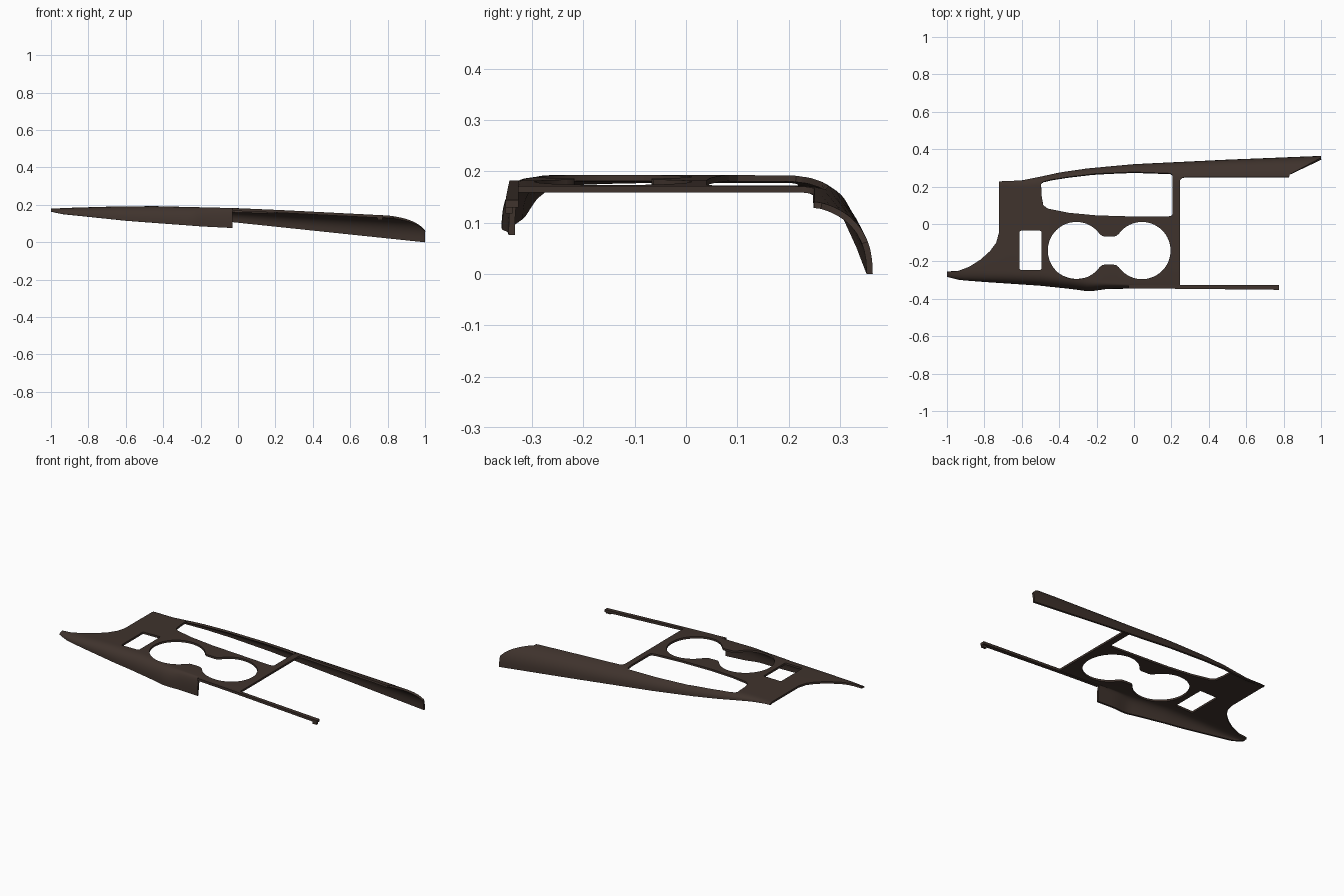
import bpy, bmesh, math

if "Cube" in bpy.data.objects:
    bpy.data.objects.remove(bpy.data.objects["Cube"], do_unlink=True)

brown = bpy.data.materials.new("dark_brown")
brown.use_nodes = True
COLOUR = (0.05, 0.033, 0.026, 1)
brown.diffuse_color = COLOUR
brown.node_tree.nodes["Principled BSDF"].inputs["Base Color"].default_value = COLOUR


def make_object(name, bm):
    mesh = bpy.data.meshes.new(name)
    bm.to_mesh(mesh)
    bm.free()
    obj = bpy.data.objects.new(name, mesh)
    bpy.context.collection.objects.link(obj)
    mesh.materials.append(brown)
    return obj


def loft(name, rings):
    """Closed solid through matching rings of points, capped at both ends."""
    bm = bmesh.new()
    rings = [[bm.verts.new(p) for p in ring] for ring in rings]
    n = len(rings[0])
    for a, b in zip(rings, rings[1:]):
        for k in range(n):
            bm.faces.new((a[k], a[(k + 1) % n], b[(k + 1) % n], b[k]))
    bm.faces.new(rings[0][::-1])
    bm.faces.new(rings[-1])
    bmesh.ops.recalc_face_normals(bm, faces=bm.faces)
    return make_object(name, bm)


def lerp(table, x):
    """Piecewise linear lookup in a list of (x, value) pairs."""
    if x <= table[0][0]:
        return table[0][1]
    for (x0, v0), (x1, v1) in zip(table, table[1:]):
        if x <= x1:
            return v0 + (v1 - v0) * (x - x0) / (x1 - x0)
    return table[-1][1]


# Guide curves along the length: heights, edges and widths of the rolled lips
TOP = [(-1, .181), (-.7, .19), (-.45, .193), (0, .182), (.25, .171), (.8, .143), (1, .13)]
FRONT_Y = [(-1, -.283), (-.93, -.30), (-.8, -.31), (-.5, -.33), (-.33, -.348),
           (-.24, -.361), (-.15, -.348), (0, -.345), (1, -.35)]
FRONT_Z = [(-1, .165), (-.95, .152), (-.6, .115), (-.2, .085), (-.03, .076), (1, .07)]
FRONT_W = [(-1, .06), (-.5, .075), (-.25, .065), (-.15, .035), (0, .022), (1, .02)]
BACK_Y = [(-1, .22), (-.72, .228), (-.6, .233), (-.5, .253), (-.4, .275), (-.25, .297),
          (0, .32), (.5, .344), (1, .364)]
BACK_W = [(-.72, .03), (-.4, .07), (0, .11), (.3, .13), (1, .125)]
POWER = 2.4


def height(x, y):
    """Flat top that rolls down to the front and back edges."""
    zt, wf, wb = lerp(TOP, x), lerp(FRONT_W, x), lerp(BACK_W, x)
    c_front = 1 - (y - lerp(FRONT_Y, x)) / wf
    c_back = 1 - (lerp(BACK_Y, x) - y) / wb
    c, z_edge = max((c_front, lerp(FRONT_Z, x)),
                    (c_back, min(.105 - .105 * x, zt - .012)))
    c = min(max(c, 0), 1)
    return z_edge + (zt - z_edge) * (1 - c ** POWER) ** (1 / POWER)


def row(x):
    """Plan positions across the panel, denser towards the edges."""
    lip = [1 - math.cos(math.pi / 2 * k / 10) ** (2 / POWER) for k in range(10)] + [1]
    yf, yb = lerp(FRONT_Y, x), lerp(BACK_Y, x)
    front = [yf + lerp(FRONT_W, x) * t for t in lip]
    back = [yb - lerp(BACK_W, x) * t for t in lip[::-1]]
    flat = [front[-1] + (back[0] - front[-1]) * k / 4 for k in range(1, 4)]
    return front + flat + back


# Main panel, laid out as a flat slab in plan
STEPS = 64
bm = bmesh.new()
rows = []
for i in range(STEPS + 1):
    x = -1 + 2 * i / STEPS
    rows.append([bm.verts.new((x, y, 0)) for y in row(x)])
for a, b in zip(rows, rows[1:]):
    for j in range(len(a) - 1):
        bm.faces.new((a[j], b[j], b[j + 1], a[j + 1]))
panel = make_object("console_panel", bm)
slab = panel.modifiers.new("slab", 'SOLIDIFY')
slab.thickness = .2
slab.offset = -1


def cut(name, outline):
    """Cut a vertical prism with the given plan outline out of the slab."""
    cutter = loft(name, [[(x, y, z) for x, y in outline] for z in (-.5, .5)])
    cutter.hide_render = True
    mod = panel.modifiers.new(name, 'BOOLEAN')
    mod.operation = 'DIFFERENCE'
    mod.solver = 'EXACT'
    mod.object = cutter
    return cutter


def arc(cx, cy, r, start, end, n):
    angles = [math.radians(start + (end - start) * k / n) for k in range(n + 1)]
    return [(cx + r * math.cos(a), cy + r * math.sin(a)) for a in angles]


def rounded(x0, x1, y0, y1, r):
    return (arc(x1 - r, y1 - r, r, 0, 90, 4) + arc(x0 + r, y1 - r, r, 90, 180, 4)
            + arc(x0 + r, y0 + r, r, 180, 270, 4) + arc(x1 - r, y0 + r, r, 270, 360, 4))


CUP_Y = -.142
neck = [(-.187, .092), (-.17, .078), (-.155, .075), (-.11, .075), (-.095, .078), (-.078, .092)]

cutters = [
    # Cup holder openings joined by a neck
    cut("cup_cutter_a", arc(-.308, CUP_Y, .153, 2, 355, 56)),
    cut("cup_cutter_b", arc(.043, CUP_Y, .153, 2, 355, 56)),
    cut("neck_cutter", [(x, CUP_Y + d) for x, d in neck] + [(x, CUP_Y - d) for x, d in neck[::-1]]),
    # Small switch opening
    cut("switch_cutter", rounded(-.612, -.495, -.245, -.036, .008)),
    # Long opening beside the cups
    cut("tray_cutter", [(-.497, .215), (-.485, .226), (-.45, .236), (-.35, .252), (-.2, .27),
                        (0, .278), (.195, .271), (.207, .26), (.207, .055), (.2, .044),
                        (.18, .04), (0, .04), (-.2, .046), (-.35, .06), (-.46, .082),
                        (-.485, .1), (-.494, .15)]),
    # Open bay between the two arms
    cut("bay_cutter", rounded(.245, 1.4, -.7, .25, .025)),
    # Strip where the front lip ends and the rail begins
    cut("lip_cutter", [(-.03, -.6), (1.2, -.6), (1.2, -.328), (-.03, -.328)]),
    # Slanted end of the back arm
    cut("arm_end_cutter", [(.82, .2), (.832, .265), (.995, .352), (1.1, .40), (1.3, .2)]),
    # Concave edge of the wing
    cut("wing_cutter", [(-1.1, -.25), (-1.003, -.256), (-.94, -.252), (-.88, -.228), (-.82, -.19),
                        (-.77, -.145), (-.737, -.1), (-.723, -.05), (-.72, .6), (-1.1, .6)]),
]
bpy.ops.object.select_all(action='DESELECT')
panel.select_set(True)
bpy.context.view_layer.objects.active = panel
for mod in list(panel.modifiers):
    bpy.ops.object.modifier_apply(modifier=mod.name)
for cutter in cutters:
    bpy.data.objects.remove(cutter, do_unlink=True)

# Keep the slab's upper skin and raise it to the panel's shape
bm = bmesh.new()
bm.from_mesh(panel.data)
bmesh.ops.delete(bm, geom=[v for v in bm.verts if v.co.z < -.1], context='VERTS')
bmesh.ops.triangulate(bm, faces=bm.faces)
for v in bm.verts:
    v.co.z = height(v.co.x, v.co.y)
bm.to_mesh(panel.data)
bm.free()
skin = panel.modifiers.new("thickness", 'SOLIDIFY')
skin.thickness = .012
skin.offset = -1
bpy.ops.object.modifier_apply(modifier=skin.name)
bpy.ops.object.shade_smooth_by_angle(angle=math.radians(35))


def bar(name, stations):
    """Rectangular bar through (x, y0, y1, z0, z1) stations."""
    return loft(name, [[(x, y0, z0), (x, y1, z0), (x, y1, z1), (x, y0, z1)]
                       for x, y0, y1, z0, z1 in stations])


# Narrow front rail with a small clip at its end
bar("front_rail", [(x, -.344 - .01 * max(x, 0), -.326, lerp(TOP, x) - .015, lerp(TOP, x))
                   for x in (-.03, .1, .25, .5, .775)])
bar("rail_clip", [(x, -.352, -.338, .118, .14) for x in (.745, .772)])
